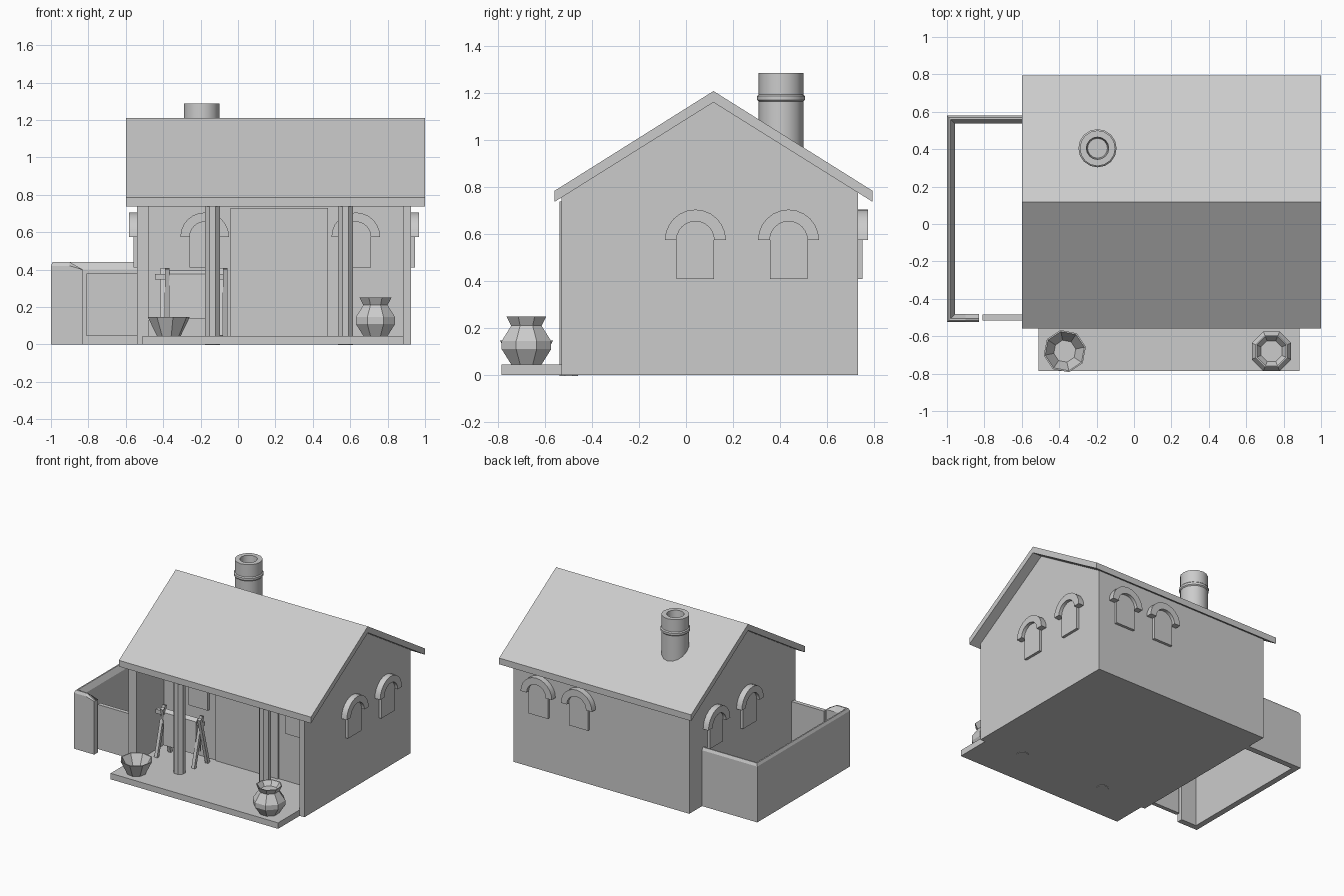
import bpy, bmesh, math
from mathutils import Matrix, Vector

old = bpy.data.objects.get("Cube")
if old:
    bpy.data.objects.remove(old, do_unlink=True)

clay = bpy.data.materials.new("plain_grey")
clay.use_nodes = True
GREY = (0.6, 0.6, 0.6, 1)
clay.diffuse_color = GREY
clay.node_tree.nodes["Principled BSDF"].inputs["Base Color"].default_value = GREY


def finish(name, bm, smooth=False):
    bmesh.ops.remove_doubles(bm, verts=bm.verts, dist=1e-5)
    bmesh.ops.recalc_face_normals(bm, faces=bm.faces)
    mesh = bpy.data.meshes.new(name)
    bm.to_mesh(mesh)
    bm.free()
    mesh.materials.append(clay)
    obj = bpy.data.objects.new(name, mesh)
    bpy.context.collection.objects.link(obj)
    if smooth:
        bpy.ops.object.select_all(action='DESELECT')
        obj.select_set(True)
        bpy.context.view_layer.objects.active = obj
        bpy.ops.object.shade_smooth_by_angle(angle=math.radians(40))
    return obj


def box(name, x0, x1, y0, y1, z0, z1):
    bm = bmesh.new()
    bmesh.ops.create_cube(bm, size=1)
    for v in bm.verts:
        v.co = ((x0, x1)[v.co.x > 0], (y0, y1)[v.co.y > 0], (z0, z1)[v.co.z > 0])
    return finish(name, bm)


def loft(name, rings, closed_ends=True, smooth=False):
    """Skin a list of equal rings of points."""
    bm = bmesh.new()
    rows = [[bm.verts.new(p) for p in ring] for ring in rings]
    n = len(rows[0])
    for a, b in zip(rows, rows[1:]):
        for i in range(n):
            j = (i + 1) % n
            bm.faces.new((a[i], a[j], b[j], b[i]))
    if closed_ends:
        bm.faces.new(rows[0])
        bm.faces.new(rows[-1])
    return finish(name, bm, smooth)


def lathe(name, x, y, profile, sides, smooth=False, turn=0.0):
    rings = [[(x + r * math.cos(turn + math.tau * i / sides),
               y + r * math.sin(turn + math.tau * i / sides), z)
              for i in range(sides)] for r, z in profile]
    return loft(name, rings, smooth=smooth)


def extrude_x(name, section, x0, x1):
    return loft(name, [[(x, y, z) for y, z in section] for x in (x0, x1)])


def beam(name, a, b, w):
    a, b = Vector(a), Vector(b)
    d = b - a
    bm = bmesh.new()
    bmesh.ops.create_cube(bm, size=1)
    bmesh.ops.scale(bm, vec=(w, w, d.length), verts=bm.verts)
    rot = d.to_track_quat('Z', 'Y').to_matrix().to_4x4()
    bmesh.ops.transform(bm, matrix=Matrix.Translation((a + b) / 2) @ rot, verts=bm.verts)
    return finish(name, bm)


# House body, porch side walls, floor and gable
LEFT, RIGHT, FRONT, BACK, WALL, EAVE = -0.54, 0.925, -0.53, 0.732, -0.2, 0.737
RIDGE = 0.117
box("house_body", LEFT, RIGHT, WALL, BACK, 0, EAVE)
box("porch_wall_right", LEFT, -0.476, FRONT, WALL, 0, EAVE)
box("porch_wall_left", 0.885, RIGHT, FRONT, WALL, 0, EAVE)
box("porch_floor", -0.51, 0.885, -0.787, -0.06, 0, 0.045)
extrude_x("gable", [(FRONT, EAVE), (FRONT, 0.76), (RIDGE, 1.162),
                    (BACK, 0.78), (BACK, EAVE)], LEFT, RIGHT)
extrude_x("roof", [(-0.56, 0.785), (RIDGE, 1.21), (0.795, 0.785),
                   (0.795, 0.738), (RIDGE, 1.162), (-0.56, 0.738)], -0.6, 1.0)
box("door", -0.04, 0.48, WALL - 0.009, WALL, 0.045, 0.728)

# Porch columns
for side, x in (("right", -0.137), ("left", 0.575)):
    lathe("column_" + side, x, -0.5, [(0.043, -0.004), (0.043, 0.74)], 8, turn=math.pi / 8)


# Arched windows: a raised panel below a half-round hood
def window(name, wall_point, angle):
    place = Matrix.Translation(wall_point) @ Matrix.Rotation(angle, 4, 'Z')
    arc = [math.pi * i / 12 for i in range(13)]
    spring, inner, outer = 0.575, 0.08, 0.13
    panel = [(-inner, 0.41), (inner, 0.41)]
    panel += [(inner * math.cos(t), spring + inner * math.sin(t)) for t in arc]
    loft(name + "_panel", [[place @ Vector((u, d, z)) for u, z in panel] for d in (0, -0.02)])
    hood = [[place @ Vector((r * math.cos(t), d, spring + r * math.sin(t)))
             for r, d in ((inner, 0), (outer, 0), (outer, -0.044), (inner, -0.044))] for t in arc]
    loft(name + "_hood", hood, smooth=True)


for i, y in enumerate((0.04, 0.437)):
    window(f"window_left_{i}", (RIGHT, y, 0), math.pi / 2)
    window(f"window_right_{i}", (LEFT, y, 0), -math.pi / 2)
for i, x in enumerate((0.37, 0.705)):
    window(f"window_back_{i}", (x, BACK, 0), math.pi)
for i, x in enumerate((-0.178, 0.63)):
    window(f"window_front_{i}", (x, WALL, 0), 0)

# Chimney pipe with a collar and a sunken flue
lathe("chimney", -0.195, 0.405,
      [(0.095, 0.85), (0.095, 1.165), (0.102, 1.172), (0.102, 1.188), (0.095, 1.195),
       (0.095, 1.288), (0.06, 1.288), (0.053, 1.2)], 16, smooth=True)

# Yard wall swept round three sides with a bevelled top
section = [(0, 0), (0, 0.42), (0.01, 0.44), (0.02, 0.44), (0.043, 0.4), (0.043, 0)]
path = [((LEFT, 0.58), (0, -1), 1), ((-1, 0.58), (1, -1), 1), ((-1, -0.525), (1, 1), 1),
        ((-0.9, -0.525), (0, 1), 1), ((-0.83, -0.525), (0, 1), 0.4)]
loft("yard_wall", [[(p[0] + d * m[0], p[1] + d * m[1], min(z, top)) for d, z in section]
                   for p, m, top in path])
box("yard_gate", -0.81, LEFT, -0.515, -0.485, 0.045, 0.38)

# Bowl and jar on the porch edge
lathe("bowl", -0.37, -0.68, [(0.065, 0.045), (0.115, 0.147), (0.107, 0.147), (0.06, 0.06)],
      8, turn=0.2)
lathe("jar", 0.735, -0.68,
      [(0.07, 0.045), (0.114, 0.11), (0.114, 0.145), (0.07, 0.21),
       (0.092, 0.25), (0.085, 0.25), (0.06, 0.215)], 8, turn=math.pi / 8)

# Drying rack: crossed legs, a bar and a draped hide
RACK = -0.33
for side, x in (("right", -0.39), ("left", -0.08)):
    for s in (-1, 1):
        beam(f"rack_leg_{side}_{'front' if s < 0 else 'back'}", (x + s * 0.012, RACK + s * 0.065, 0.045),
             (x + s * 0.012, RACK - s * 0.03, 0.405), 0.024)
beam("rack_bar", (-0.445, RACK, 0.362), (-0.055, RACK, 0.362), 0.03)
extrude_x("draped_hide", [(RACK - 0.035, 0.135), (RACK - 0.024, 0.375), (RACK, 0.395),
                          (RACK + 0.024, 0.375), (RACK + 0.035, 0.135), (RACK + 0.025, 0.135),
                          (RACK, 0.385), (RACK - 0.025, 0.135)], -0.37, -0.1)
